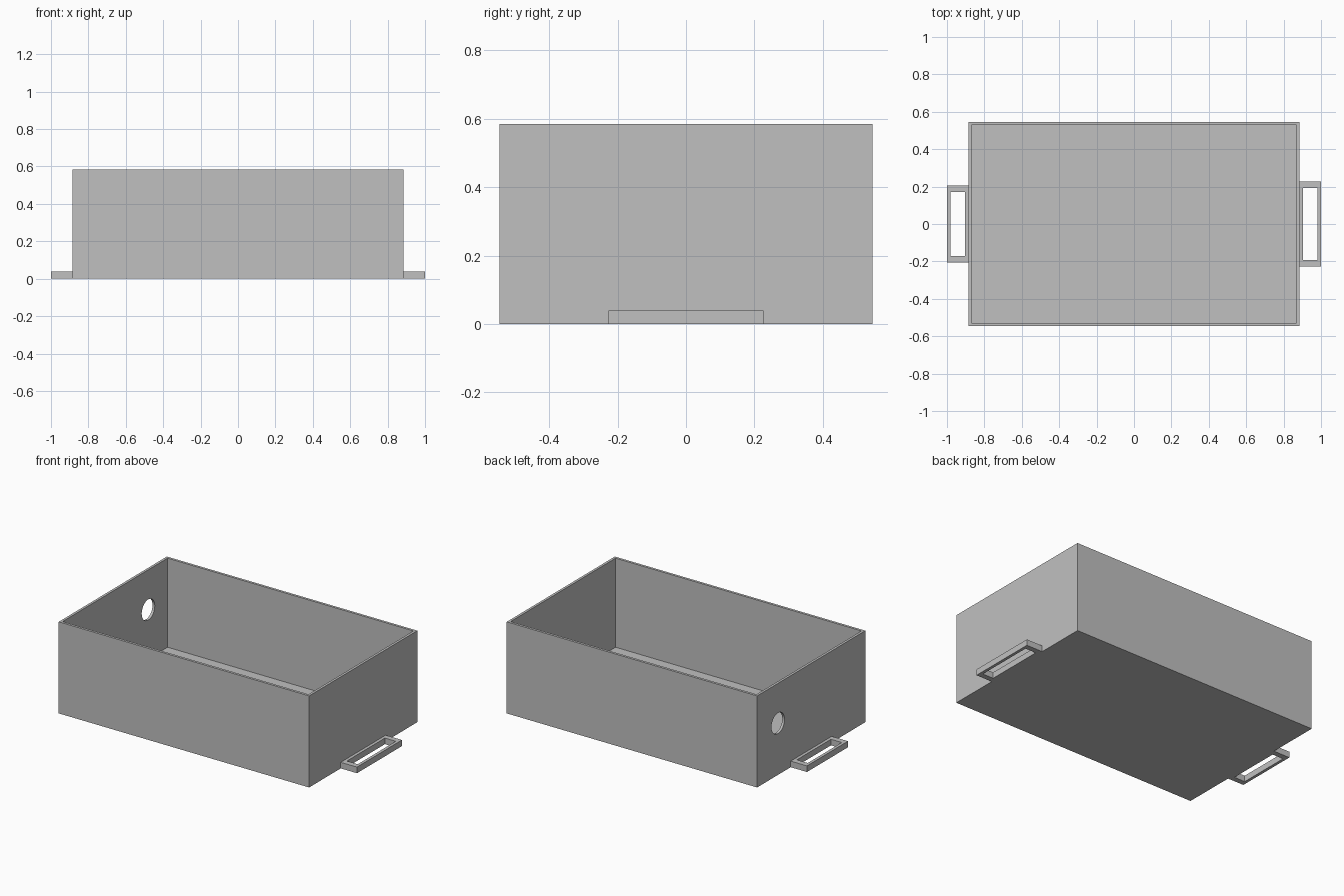
import bpy
import bmesh
from mathutils import Matrix

cube = bpy.data.objects.get("Cube")
if cube:
    bpy.data.objects.remove(cube, do_unlink=True)

grey = bpy.data.materials.new("plain grey")
grey.use_nodes = True
colour = (0.527, 0.527, 0.527, 1)
grey.diffuse_color = colour
grey.node_tree.nodes["Principled BSDF"].inputs["Base Color"].default_value = colour


def add_object(name, bm):
    bmesh.ops.recalc_face_normals(bm, faces=bm.faces[:])
    mesh = bpy.data.meshes.new(name)
    bm.to_mesh(mesh)
    bm.free()
    mesh.materials.append(grey)
    obj = bpy.data.objects.new(name, mesh)
    bpy.context.scene.collection.objects.link(obj)
    return obj


def block(name, low, high):
    size = [b - a for a, b in zip(low, high)]
    centre = [(a + b) / 2 for a, b in zip(low, high)]
    bm = bmesh.new()
    bmesh.ops.create_cube(bm, size=1, matrix=Matrix.Translation(centre) @ Matrix.Diagonal((*size, 1)))
    return add_object(name, bm)


def cut(obj, cutter):
    mod = obj.modifiers.new("cut " + cutter.name, "BOOLEAN")
    mod.operation = "DIFFERENCE"
    mod.solver = "EXACT"
    mod.object = cutter
    cutter.hide_render = True
    cutter.hide_viewport = True
    cutter.display_type = "WIRE"


# Open tray with thin walls and floor
HX, HY, HEIGHT, WALL = 0.885, 0.546, 0.585, 0.016
tray = block("tray", (-HX, -HY, 0), (HX, HY, HEIGHT))
cut(tray, block("cavity_cutter", (WALL - HX, WALL - HY, WALL), (HX - WALL, HY - WALL, HEIGHT + 0.1)))

# Round cable hole through the right wall
bm = bmesh.new()
bmesh.ops.create_cone(bm, cap_ends=True, segments=48, radius1=0.066, radius2=0.066, depth=0.1,
                      matrix=Matrix.Translation((-HX, 0.335, 0.33)) @ Matrix.Rotation(1.5707963, 4, "Y"))
cut(tray, add_object("hole_cutter", bm))

# Flat loop handles at the foot of both ends, the left one wider
for name, side, half in (("left_handle", 1, 0.227), ("right_handle", -1, 0.207)):
    def span(inner, outer):
        return sorted((side * inner, side * outer))
    x0, x1 = span(HX, 1)
    handle = block(name, (x0, -half, 0), (x1, half, 0.039))
    x0, x1 = span(HX + 0.019, 0.981)
    slot = half - 0.035
    cut(handle, block(name + "_cutter", (x0, -slot, -0.1), (x1, slot, 0.1)))

# Bake the cuts into the meshes and drop the helpers
bpy.context.view_layer.update()
depsgraph = bpy.context.evaluated_depsgraph_get()
cut_objects = [o for o in bpy.context.scene.objects if o.modifiers]
baked = [(o, bpy.data.meshes.new_from_object(o.evaluated_get(depsgraph))) for o in cut_objects]
for obj, mesh in baked:
    obj.modifiers.clear()
    obj.data = mesh
for obj in list(bpy.context.scene.objects):
    if obj.name.endswith("_cutter"):
        bpy.data.objects.remove(obj, do_unlink=True)
